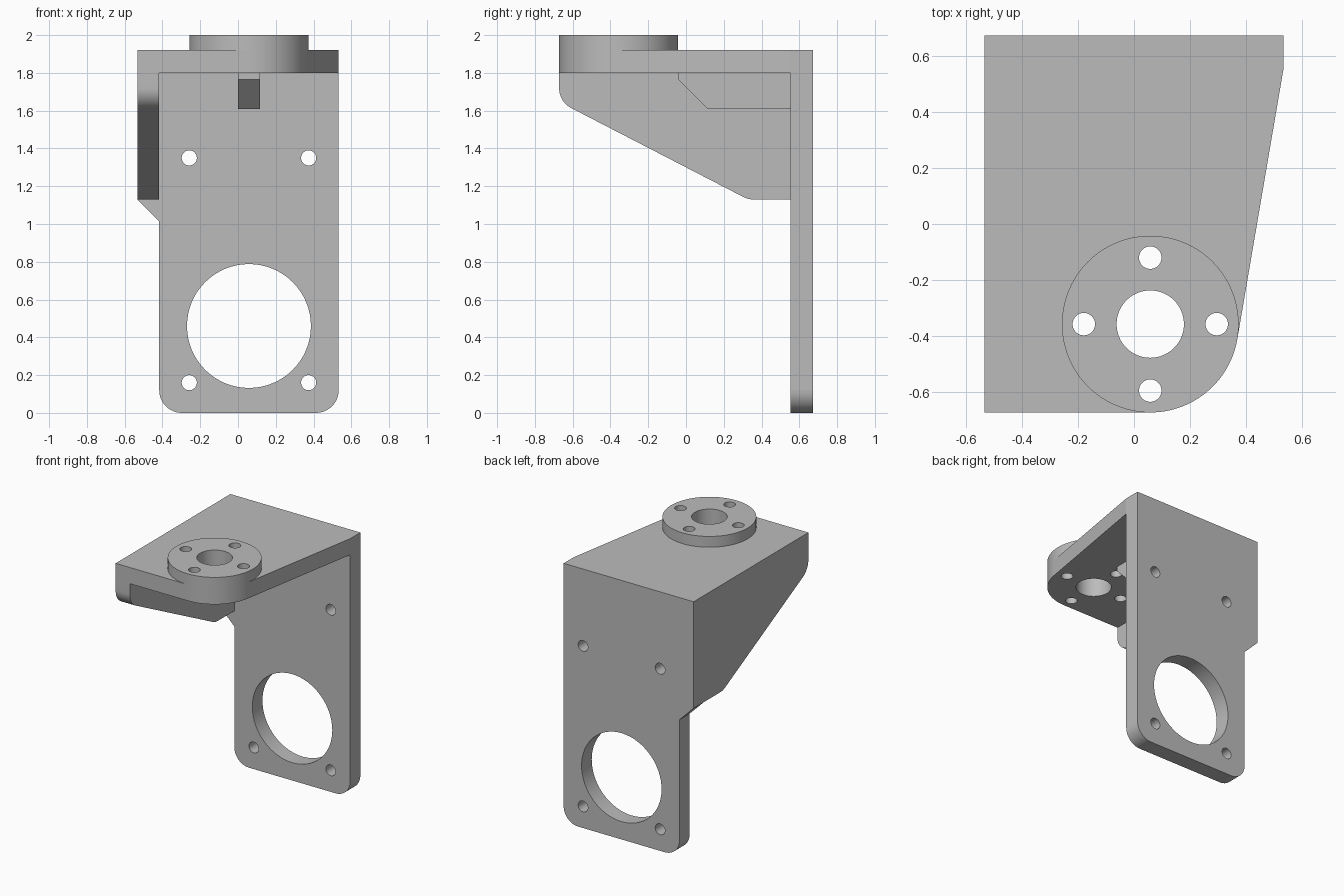
import bpy, bmesh
from math import sin, cos, tan, radians, pi
from mathutils import Vector

cube = bpy.data.objects.get("Cube")
if cube:
    bpy.data.objects.remove(cube, do_unlink=True)

grey = bpy.data.materials.new("plain grey")
grey.use_nodes = True
grey.diffuse_color = (0.5, 0.5, 0.5, 1)
grey.node_tree.nodes["Principled BSDF"].inputs["Base Color"].default_value = grey.diffuse_color

W, D = 0.533, 0.672            # half width and half depth
TOP, UNDER = 1.92, 1.80        # top plate faces
WALL = 0.553                   # front face of the back plate
SIDE = -0.417                  # inner face of the side gusset
HUB = Vector((0.058, -0.357))  # centre of the boss
HUB_R = D + HUB.y
FILLET = 0.12


def circle(c, r, n=120, start=0, end=360):
    full = end - start == 360
    return [(c[0] + r * cos(a), c[1] + r * sin(a)) for a in
            (radians(start + (end - start) * i / n) for i in range(n if full else n + 1))]


def rounded(points, corners, r=FILLET, steps=12):
    """Replace the listed corners of a polygon by tangent arcs."""
    out = []
    for i, p in enumerate(points):
        p = Vector(p)
        if i not in corners:
            out.append(p)
            continue
        a = (Vector(points[i - 1]) - p).normalized()
        b = (Vector(points[(i + 1) % len(points)]) - p).normalized()
        half = a.angle(b) / 2
        centre = p + (a + b).normalized() * r / sin(half)
        u = p + a * r / tan(half) - centre
        v = p + b * r / tan(half) - centre
        sweep = u.angle(v)
        for k in range(steps + 1):
            t = k / steps
            out.append(centre + (u * sin((1 - t) * sweep) + v * sin(t * sweep)) / sin(sweep))
    return out


def prism(name, outline, axis, lo, hi):
    """Extrude a flat outline along x, y or z."""
    place = {"x": lambda p, h: (h, p[0], p[1]),
             "y": lambda p, h: (p[0], h, p[1]),
             "z": lambda p, h: (p[0], p[1], h)}[axis]
    bm = bmesh.new()
    low, high = ([bm.verts.new(place(p, h)) for p in outline] for h in (lo, hi))
    bm.faces.new(low)
    bm.faces.new(high)
    n = len(outline)
    for i in range(n):
        j = (i + 1) % n
        bm.faces.new((low[i], low[j], high[j], high[i]))
    bmesh.ops.recalc_face_normals(bm, faces=bm.faces)
    mesh = bpy.data.meshes.new(name)
    bm.to_mesh(mesh)
    bm.free()
    mesh.materials.append(grey)
    obj = bpy.data.objects.new(name, mesh)
    bpy.context.collection.objects.link(obj)
    return obj


def combine(target, other, operation):
    """Apply a boolean and drop the helper."""
    other.hide_render = True
    mod = target.modifiers.new(operation.lower(), "BOOLEAN")
    mod.operation, mod.object, mod.solver = operation, other, "EXACT"
    bpy.context.view_layer.objects.active = target
    bpy.ops.object.modifier_apply(modifier=mod.name)
    bpy.data.objects.remove(other, do_unlink=True)


# Back plate with rounded feet and a step out to the gusset
bracket = prism("bracket", rounded(
    [(SIDE, 0), (W, 0), (W, TOP), (-W, TOP), (-W, 1.13), (SIDE, 1.014)], (0, 1)),
    "y", WALL, D)

# Top plate tapering into the round boss
top_plate = prism("top_plate",
                  [(-W, D), (-W, -D)] + circle(HUB, HUB_R, 27, -90, -9) + [(W, WALL), (W, D)],
                  "z", UNDER, TOP)

# Sloping side gusset
side_gusset = prism("side_gusset", rounded(
    [(-D, TOP), (-D, 1.647), (0.329, 1.13), (D, 1.13), (D, TOP)], (1, 2)),
    "x", -W, SIDE)

# Small rib under the top plate
rib = prism("rib", [(-0.04, UNDER), (-0.04, 1.765), (0.117, 1.608), (WALL, 1.608), (WALL, UNDER)],
            "x", 0, 0.117)

boss = prism("boss", circle(HUB, HUB_R), "z", TOP, 2)

for part in (top_plate, side_gusset, rib, boss):
    combine(bracket, part, "UNION")

# Bore and bolt circle through the boss
bores = [(HUB, 0.12)]
for k in range(4):
    a = k * pi / 2
    bores.append((HUB + Vector((cos(a), sin(a))) * 0.237, 0.04))
for centre, r in bores:
    combine(bracket, prism("bore_cutter", circle(centre, r, 64), "z", 1.7, 2.1), "DIFFERENCE")

# Large opening and four bolt holes in the back plate
holes = [((0.058, 0.46), 0.328)]
holes += [((x, z), 0.04) for x in (-0.258, 0.374) for z in (0.16, 1.35)]
for centre, r in holes:
    combine(bracket, prism("hole_cutter", circle(centre, r, 64), "y", 0.4, 0.8), "DIFFERENCE")

# Smooth the narrow strips of round walls, keep the broad faces flat
bpy.ops.object.select_all(action="DESELECT")
bracket.select_set(True)
bpy.context.view_layer.objects.active = bracket
bpy.ops.object.shade_smooth_by_angle(angle=radians(30))
for face in bracket.data.polygons:
    face.use_smooth = face.area < 0.01
